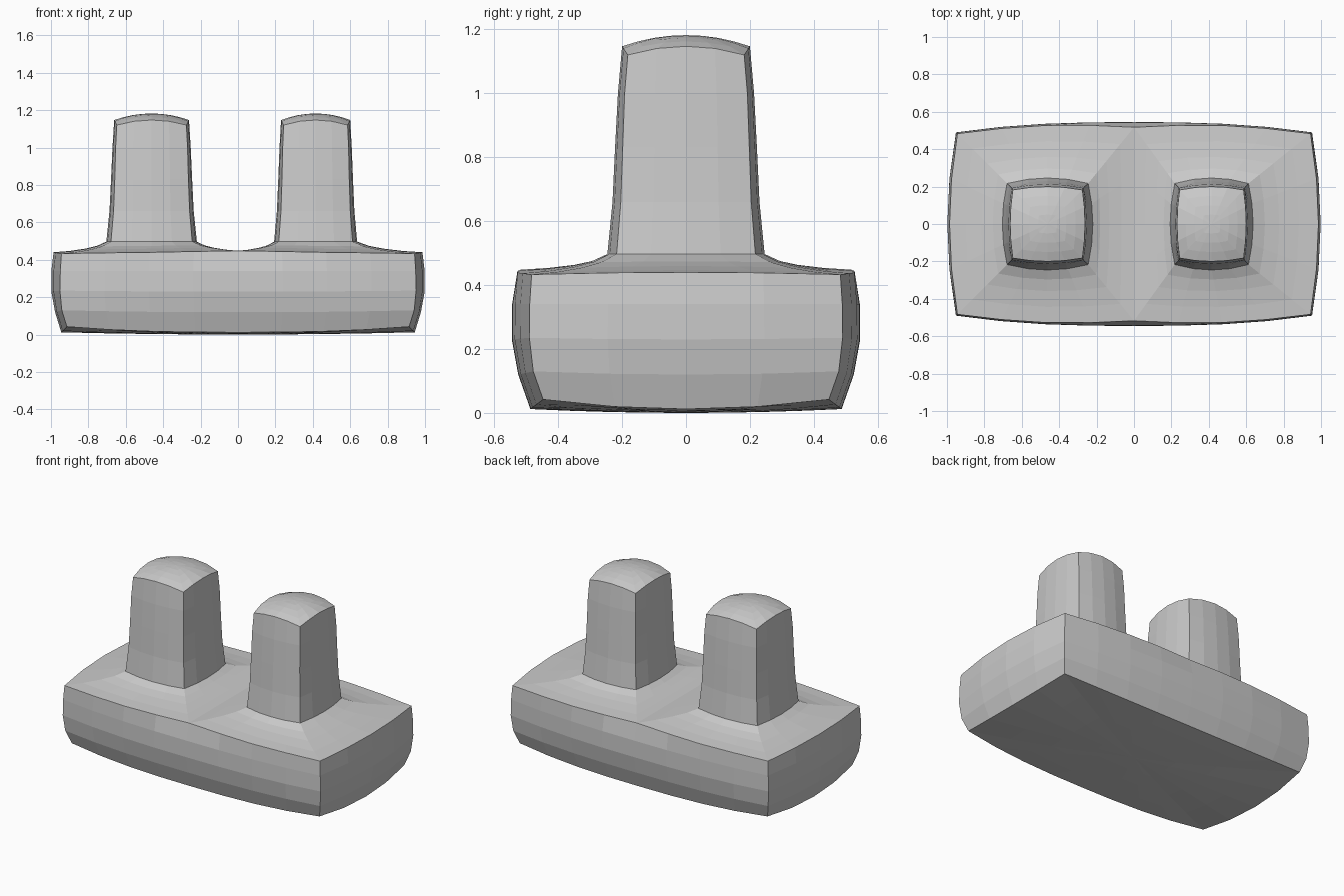
import bpy, bmesh

if "Cube" in bpy.data.objects:
    bpy.data.objects.remove(bpy.data.objects["Cube"])

N = 4            # facets per side of a peg, and per half of the long base side
bm = bmesh.new()


def loop(cx, corner, mid, zc, zm, nx=N, power=2):
    """Bulged rectangle; corner and mid are half sizes, zc and zm their heights."""
    pts = []

    def side(n, axis, sign):
        for i in range(n):
            u = (-1 + 2 * i / n) * sign
            a = 1 - abs(u) ** (power if axis == 0 else 2)
            p = [0, 0]
            p[axis] = corner[axis] * u
            o = 1 - axis
            p[o] = (corner[o] + (mid[o] - corner[o]) * a) * (-sign if axis == 0 else sign)
            pts.append((cx + p[0], p[1], zc + (zm - zc) * a))
    side(nx, 0, 1)     # front
    side(N, 1, 1)      # right
    side(nx, 0, -1)    # back
    side(N, 1, -1)     # left
    return pts


def skin(loops):
    rings = [[bm.verts.new(p) for p in l] for l in loops]
    for a, b in zip(rings, rings[1:]):
        for i in range(len(a)):
            j = (i + 1) % len(a)
            bm.faces.new((a[i], a[j], b[j], b[i]))
    return rings[-1]


def dome(l, cx, zc):
    """Close a loop with a shallow pillow whose centre is at height zc."""
    loops = [[(cx + (x - cx) * k, y * k, zc + (z - zc) * k * k) for x, y, z in l]
             for k in (1, .75, .5, .25)]
    r = skin(loops)
    c = bm.verts.new((cx, 0, zc))
    for i in range(len(r)):
        bm.faces.new((r[i], r[(i + 1) % len(r)], c))


# Base walls and underside
base = [loop(0, c, m, zc, zm, 2 * N, 2.6) for c, m, zc, zm in (
    ((.915, .447), (.945, .487), .042, .012),
    ((.942, .478), (.978, .525), .13, .12),
    ((.952, .49), (.998, .545), .235, .23),
    ((.950, .489), (.998, .544), .34, .34),
    ((.944, .483), (.986, .536), .433, .440))]
# Pinch the rim slightly between the pegs
base[-1] = [(x, y * (1 - .035 * max(0, 1 - abs(x) / .5) ** 1.5) if abs(y) > .48 else y,
             z + .008 * max(0, 1 - abs(x) / .5)) for x, y, z in base[-1]]
skin(base)
dome(base[0], 0, 0)
rim = base[-1]

# Flared top and one peg on each half
for sgn, cx, foot, tip in ((-1, -.462, .242, .2), (1, .415, .222, .185)):
    peg = [loop(cx, (foot + (tip - foot) * t - d, y - d - .004),
                (foot + (tip - foot) * t, y), zc, zm)
           for t, y, d, zc, zm in ((0, .246, .025, .497, .497), (.4, .230, .022, .66, .66),
                                   (.6, .222, .02, .83, .83), (.78, .213, .017, 1.0, 1.0),
                                   (1, .2, .014, 1.12, 1.147))]
    skin(peg)
    dome(peg[-1], cx, 1.182)

    # Half of the rim, closed by a straight line across the middle
    f, b = rim[N], rim[4 * N]          # points at x = 0, front and back
    mid = [(0, f[1] + (b[1] - f[1]) * i / N, f[2]) for i in range(N + 1)]
    if sgn > 0:
        outer = rim[N:4 * N] + [mid[N - i] for i in range(N)]
    else:
        outer = rim[0:N] + mid[:N] + rim[4 * N:6 * N]
    blends = ((0, 0), (.3, .12), (.6, .34), (.82, .6), (1, 1))
    skin([[(o[0] + (q[0] - o[0]) * t, o[1] + (q[1] - o[1]) * t, o[2] + (q[2] - o[2]) * h)
           for o, q in zip(outer, peg[0])] for t, h in blends])

bmesh.ops.remove_doubles(bm, verts=bm.verts, dist=.0005)
bmesh.ops.recalc_face_normals(bm, faces=bm.faces)
mesh = bpy.data.meshes.new("two_peg_block")
bm.to_mesh(mesh)
bm.free()
bpy.context.collection.objects.link(bpy.data.objects.new("two_peg_block", mesh))
